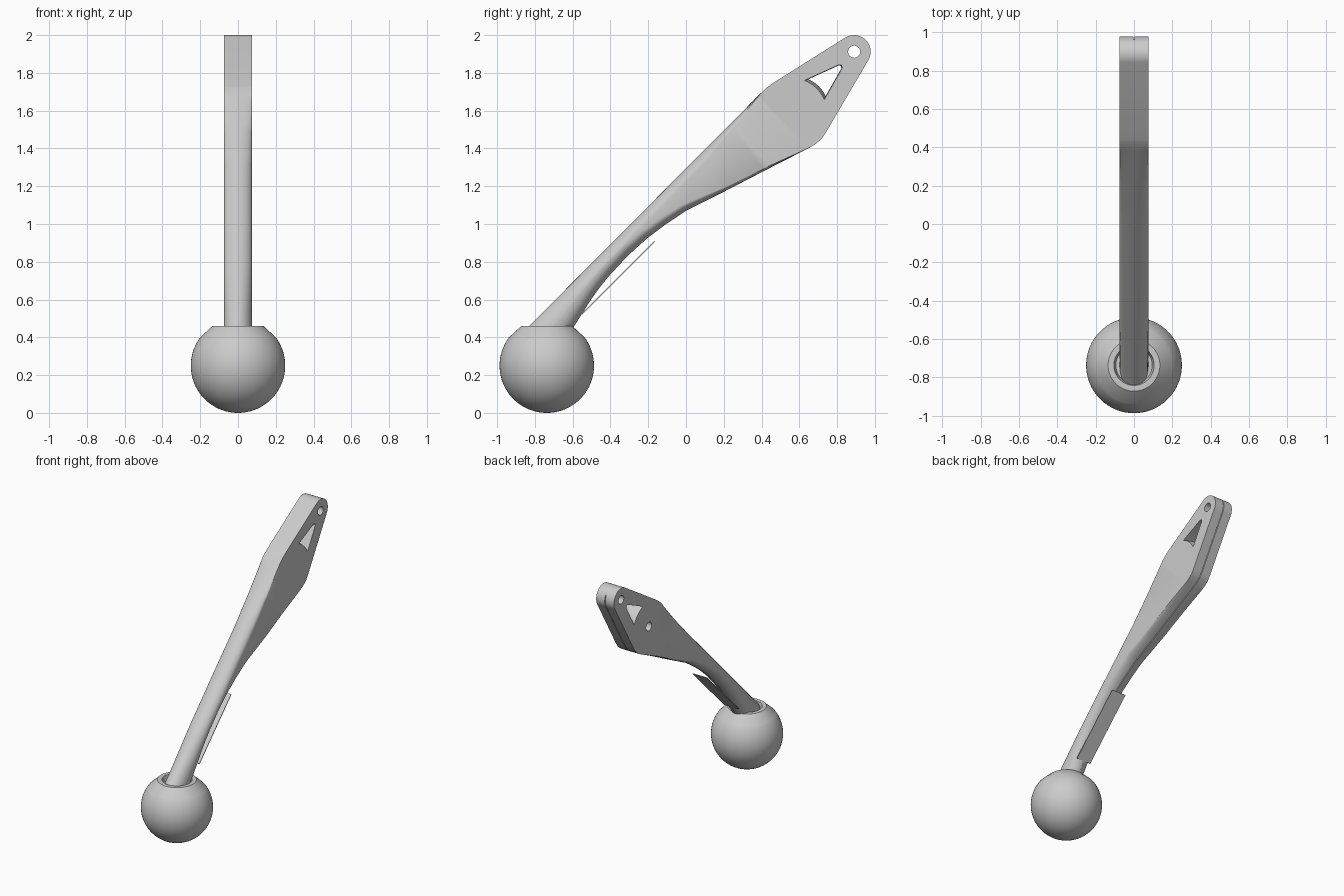
import bpy, bmesh, math
from mathutils import Vector

if "Cube" in bpy.data.objects:
    bpy.data.objects.remove(bpy.data.objects["Cube"])

HALF = 0.075                      # half thickness of the lever
DIAG = math.sqrt(0.5)

grey = bpy.data.materials.new("light_grey")
grey.use_nodes = True
grey.diffuse_color = (0.6, 0.6, 0.6, 1)
grey.node_tree.nodes["Principled BSDF"].inputs["Base Color"].default_value = (0.6, 0.6, 0.6, 1)


def skin(name, rings):
    """Closed solid through a list of equal-length point rings."""
    bm = bmesh.new()
    loops = [[bm.verts.new(p) for p in ring] for ring in rings]
    count = len(loops[0])
    for a, b in zip(loops, loops[1:]):
        for i in range(count):
            j = (i + 1) % count
            bm.faces.new((a[i], a[j], b[j], b[i]))
    bm.faces.new(loops[0])
    bm.faces.new(loops[-1])
    bmesh.ops.recalc_face_normals(bm, faces=bm.faces)
    mesh = bpy.data.meshes.new(name)
    bm.to_mesh(mesh)
    bm.free()
    mesh.materials.append(grey)
    obj = bpy.data.objects.new(name, mesh)
    bpy.context.collection.objects.link(obj)
    return obj


def activate(obj):
    bpy.ops.object.select_all(action='DESELECT')
    obj.select_set(True)
    bpy.context.view_layer.objects.active = obj


def smooth(obj, degrees=30):
    activate(obj)
    bpy.ops.object.shade_smooth_by_angle(angle=math.radians(degrees))


def cut(obj, cutter):
    mod = obj.modifiers.new("cut", 'BOOLEAN')
    mod.operation = 'DIFFERENCE'
    mod.solver = 'EXACT'
    mod.object = cutter
    activate(obj)
    bpy.ops.object.modifier_apply(modifier=mod.name)
    bpy.data.objects.remove(cutter)


def lookup(table, s):
    """Linear interpolation in a list of (position, value) pairs."""
    for (a, u), (b, v) in zip(table, table[1:]):
        if s <= b:
            return u + (v - u) * max(0, (s - a) / (b - a))
    return table[-1][1]


def place(x, s, n):
    """Point from along-lever and across-lever distances."""
    return Vector((x, (s - n) * DIAG, (s + n) * DIAG))


# Lever outline: upper edge, lower edge and edge rounding along its length
EYE_S, EYE_N, EYE_R = 1.981, 0.723, 0.088
upper = [(-0.35, 0.912), (1.47, 0.917), (1.525, 0.915), (1.57, 0.907), (2.0, 0.809)]
lower = [(-0.35, 0.70), (-0.1, 0.742), (0.07, 0.780), (0.15, 0.793), (0.23, 0.801),
         (0.37, 0.806), (0.51, 0.799), (0.63, 0.782), (0.76, 0.756), (0.97, 0.686),
         (1.24, 0.600), (1.45, 0.532), (1.49, 0.522), (1.53, 0.518), (1.57, 0.525), (2.0, 0.637)]
round_top = [(-0.35, 0.5), (0.4, 0.5), (0.8, 0.3), (1.2, 0.1), (1.48, 0)]
round_low = [(-0.35, 0.5), (0.4, 0.5), (0.7, 0.28), (1.0, 0.08), (1.46, 0)]


def section(s):
    top, low = lookup(upper, s), lookup(lower, s)
    if s > 2.0:
        h = math.sqrt(max(EYE_R ** 2 - (s - EYE_S) ** 2, 0.000004))
        top, low = EYE_N + h, EYE_N - h
    size = top - low
    dt, dl = size * lookup(round_top, s), size * lookup(round_low, s) * 0.999
    arc = [math.pi * i / 16 for i in range(17)]
    pts = [place(HALF * math.cos(a), s, top - dt + dt * math.sin(a)) for a in arc]
    # lower edge with a narrow seam along the middle
    seam = min(0.02, size * 0.2) if s > 0.45 else 0.001
    for a in arc:
        if abs(a - math.pi / 2) < 0.01:
            pts += [place(x, s, low + d) for x, d in
                    ((-0.003, 0), (-0.003, seam), (0.003, seam), (0.003, 0))]
        else:
            pts.append(place(-HALF * math.cos(a), s, low + dl - dl * math.sin(a)))
    return pts


stations = {s for table in (upper, lower, round_top, round_low) for s, _ in table}
stations |= {EYE_S + EYE_R * math.sin(math.radians(a)) for a in range(16, 90, 6)}
stations |= {EYE_S + EYE_R * 0.9995}
lever = skin("lever", [section(s) for s in sorted(stations)])


def cylinder(name, y, z, radius, x0, x1):
    ring = [(radius * math.cos(math.tau * i / 40), radius * math.sin(math.tau * i / 40))
            for i in range(40)]
    return skin(name, [[Vector((x, y + a, z + b)) for a, b in ring] for x in (x0, x1)])


# Eye hole through the tip and blind pivot recess on the right side
cut(lever, cylinder("eye_cutter", 0.89, 1.912, 0.032, -0.2, 0.2))
cut(lever, cylinder("pivot_cutter", 0.555, 1.58, 0.033, -0.2, -0.02))

# Three-cornered window with one curved side, narrower at mid thickness
window = []
for i in range(13):
    a = math.radians(24 + (68 - 24) * i / 12)
    window.append(Vector((0, 0.555 + 0.194 * math.cos(a), 1.58 + 0.194 * math.sin(a))))
window += [Vector((0, y, z)) for y, z in ((0.807, 1.842), (0.822, 1.842), (0.828, 1.828))]
focus = Vector((0, 0.79, 1.81))
rings = []
for x, scale in ((-0.09, 1.03), (-0.045, 0.94), (0, 0.88), (0.045, 0.94), (0.09, 1.03)):
    rings.append([focus + (p - focus) * scale + Vector((x, 0, 0)) for p in window])
cut(lever, skin("window_cutter", rings))
smooth(lever)

# Thin flat strip under the lower part of the lever
strip = skin("under_strip", [[place(x, s, n) for x, n in
             ((-0.06, 0.757), (0.06, 0.757), (0.06, 0.763), (-0.06, 0.763))]
             for s in (-0.02, 0.525)])

# Ball knob: turned profile with a chamfered collar and a shallow socket
profile = []
for i in range(1, 33):
    a = math.radians(-90 + (90 + 37) * i / 32)
    profile.append((0.25 * math.cos(a), 0.25 + 0.25 * math.sin(a)))
profile += [(0.135, 0.46), (0.105, 0.46), (0.095, 0.42)]
turns = [math.tau * i / 64 for i in range(64)]
ball = skin("ball_knob", [[Vector((r * math.cos(t), -0.737 + r * math.sin(t), z)) for t in turns]
                          for r, z in [(0.001, 0)] + profile])
smooth(ball, 25)
